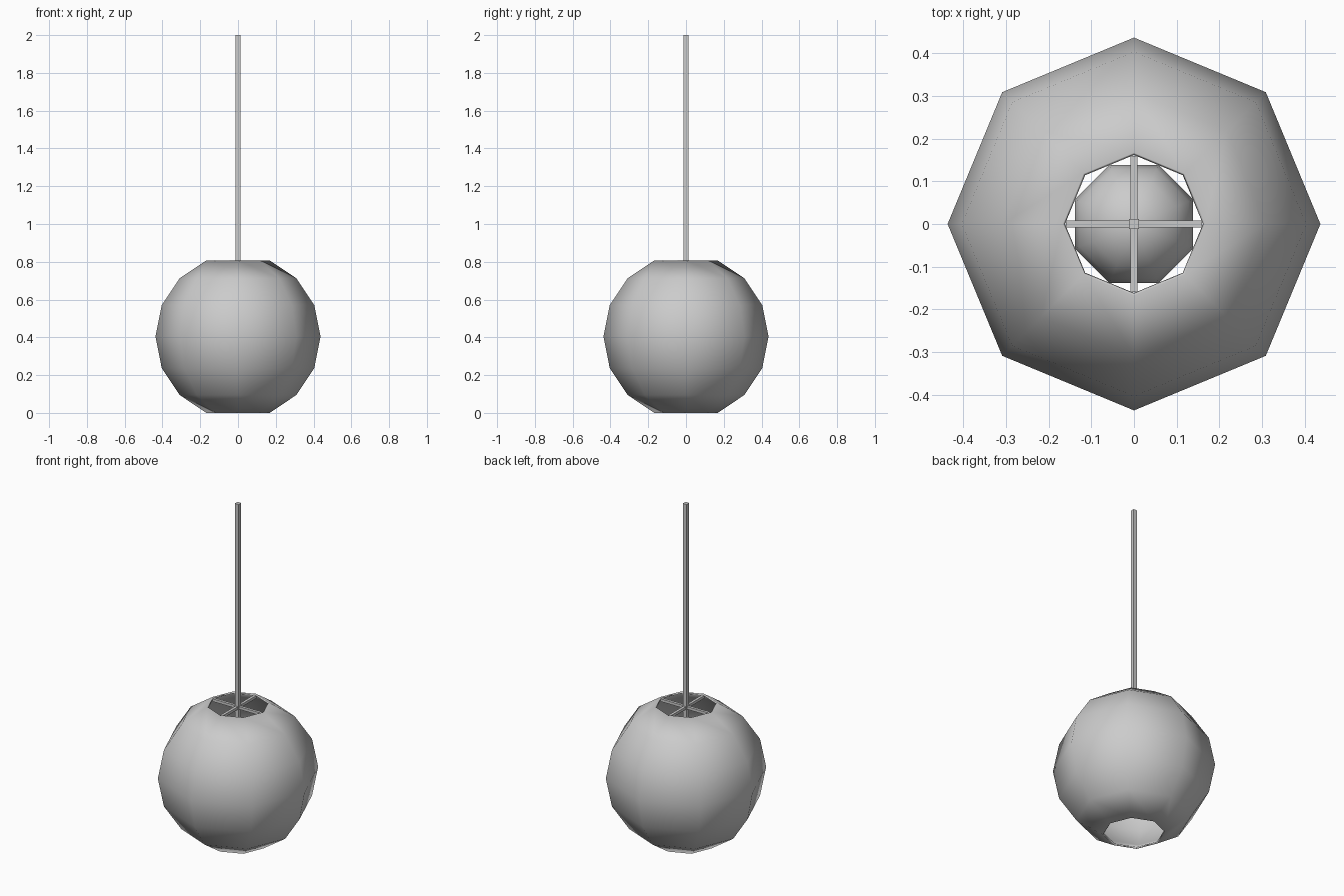
import bpy, bmesh
from math import pi, sin, cos
from mathutils import Matrix

cube = bpy.data.objects.get("Cube")
if cube:
    bpy.data.objects.remove(cube, do_unlink=True)

R = 0.437            # globe radius
CUT = pi / 8         # polar angle of the two openings
RIM_Z = 2 * R * cos(CUT)
MID_Z = RIM_Z / 2

grey = bpy.data.materials.new("light_grey")
grey.use_nodes = True
colour = (0.6, 0.6, 0.6, 1)
grey.diffuse_color = colour
grey.node_tree.nodes["Principled BSDF"].inputs["Base Color"].default_value = colour


def make(name, bm, smooth=False):
    bmesh.ops.recalc_face_normals(bm, faces=bm.faces)
    for f in bm.faces:
        f.smooth = smooth
    mesh = bpy.data.meshes.new(name)
    bm.to_mesh(mesh)
    bm.free()
    mesh.materials.append(grey)
    ob = bpy.data.objects.new(name, mesh)
    bpy.context.collection.objects.link(ob)
    return ob


def bar(name, size, centre):
    bm = bmesh.new()
    bmesh.ops.create_cube(bm, size=1)
    bmesh.ops.scale(bm, vec=size, verts=bm.verts)
    bmesh.ops.translate(bm, vec=centre, verts=bm.verts)
    return make(name, bm)


# Eight-sided globe shade, open at the top and bottom
bm = bmesh.new()
rings = []
for i in range(1, 8):
    a = i * CUT
    rings.append([bm.verts.new((R * sin(a) * cos(k * pi / 4),
                                R * sin(a) * sin(k * pi / 4),
                                MID_Z + R * cos(a))) for k in range(8)])
for upper, lower in zip(rings, rings[1:]):
    for k in range(8):
        n = (k + 1) % 8
        bm.faces.new((upper[k], lower[k], lower[n], upper[n]))
shade = make("globe_shade", bm, smooth=True)
wall = shade.modifiers.new("wall", "SOLIDIFY")
wall.thickness = 0.01
wall.offset = -1

# Bulb inside the shade
bm = bmesh.new()
bmesh.ops.create_uvsphere(bm, u_segments=8, v_segments=8, radius=0.15,
                          matrix=Matrix.Translation((0, 0, MID_Z))
                          @ Matrix.Rotation(pi / 8, 4, "Z"))
make("bulb", bm, smooth=True)

# Crossed spokes in the top opening
SPOKE = 0.016
spoke_z = RIM_Z - 0.014
bar("spoke_across", (0.32, SPOKE, SPOKE), (0, 0, spoke_z))
bar("spoke_deep", (SPOKE, 0.32, SPOKE), (0, 0, spoke_z))

# Square hanging rod running down to the bulb
rod_foot = MID_Z + 0.13
bar("hanging_rod", (0.024, 0.024, 2 - rod_foot), (0, 0, (2 + rod_foot) / 2))
